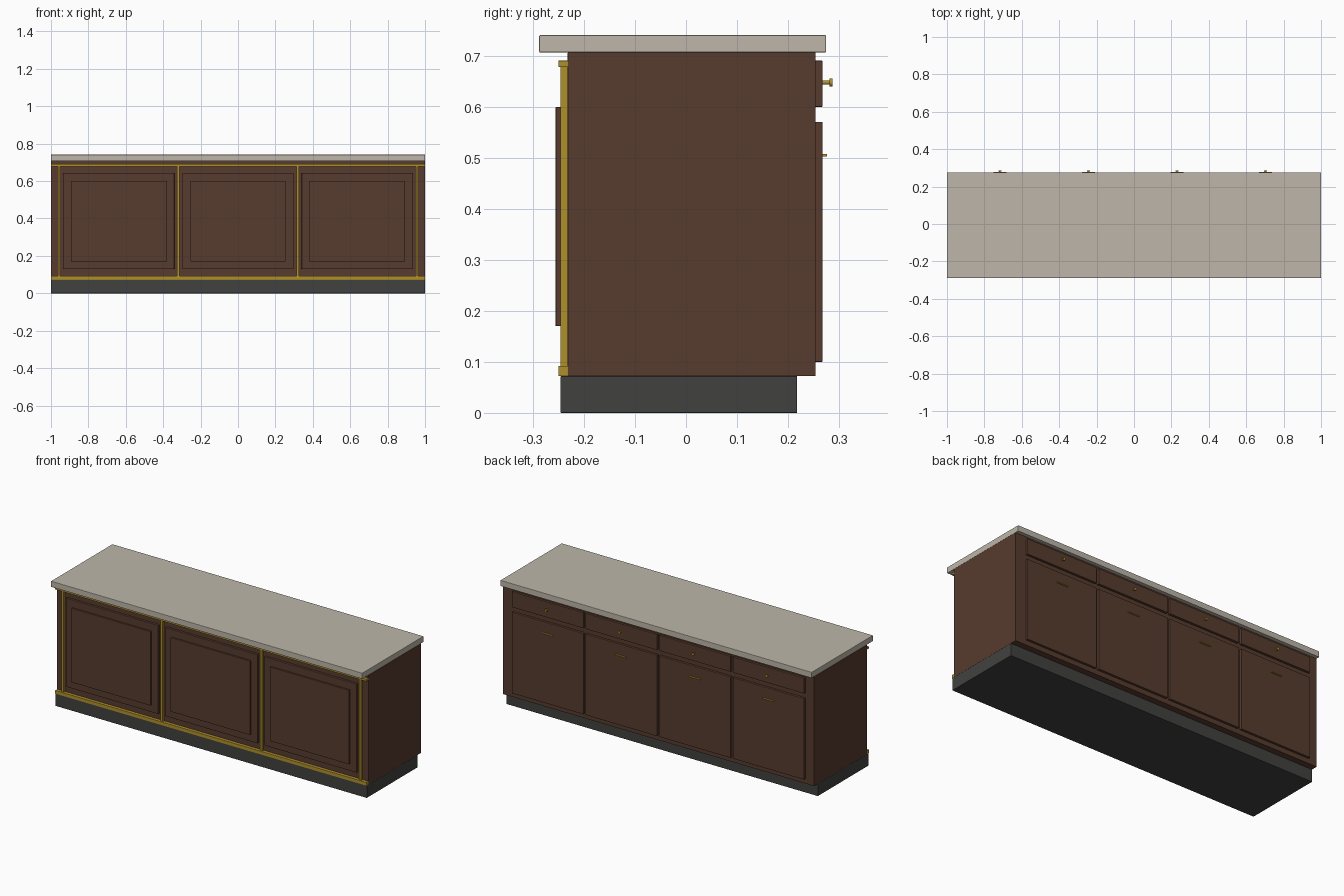
import bpy, math

if "Cube" in bpy.data.objects:
    bpy.data.objects.remove(bpy.data.objects["Cube"])


def material(name, rgb):
    m = bpy.data.materials.new(name)
    m.diffuse_color = (*rgb, 1)
    m.use_nodes = True
    m.node_tree.nodes["Principled BSDF"].inputs["Base Color"].default_value = m.diffuse_color
    return m


WOOD = material("brown_wood", (0.095, 0.044, 0.027))
STONE = material("pale_stone", (0.51, 0.47, 0.40))
DARK = material("dark_base", (0.053, 0.053, 0.05))
BRASS = material("brass", (0.43, 0.28, 0.025))


def box(name, x, y, z, mat, bevel=0.0):
    """Box from (min, max) ranges along each axis."""
    mid = [(a + b) / 2 for a, b in (x, y, z)]
    bpy.ops.mesh.primitive_cube_add(size=1, location=mid)
    o = bpy.context.object
    o.name = name
    o.scale = [b - a for a, b in (x, y, z)]
    bpy.ops.object.transform_apply(location=False, rotation=False, scale=True)
    o.data.materials.append(mat)
    if bevel:
        mod = o.modifiers.new("soft_edges", 'BEVEL')
        mod.width = bevel
        mod.segments = 2
    return o


def rod(name, x, y, z, r, mat):
    """Cylinder running along y between the range y."""
    bpy.ops.mesh.primitive_cylinder_add(
        vertices=16, radius=r, depth=y[1] - y[0],
        location=(x, (y[0] + y[1]) / 2, z), rotation=(math.pi / 2, 0, 0))
    o = bpy.context.object
    o.name = name
    o.data.materials.append(mat)
    bpy.ops.object.shade_smooth_by_angle()
    return o


def span(c, w):
    return (c - w / 2, c + w / 2)


# Main volumes
box("plinth", (-1, 1), (-0.246, 0.218), (0, 0.072), DARK, 0.001)
box("cabinet_body", (-1, 1), (-0.232, 0.254), (0.072, 0.707), WOOD, 0.001)
box("countertop", (-1, 1), (-0.288, 0.275), (0.707, 0.741), STONE, 0.002)

# Front brass trim
box("lower_trim", (-1, 1), (-0.250, -0.231), (0.072, 0.092), BRASS, 0.001)
box("upper_trim", (-1, 1), (-0.250, -0.231), (0.678, 0.691), BRASS, 0.001)
for i in range(4):
    box(f"trim_post_{i}", span(-0.957 + i * 0.638, 0.013),
        (-0.246, -0.231), (0.09, 0.68), BRASS, 0.001)

# Front stepped panels
for i in range(3):
    c = (i - 1) * 0.638
    box(f"front_panel_{i}", span(c, 0.595), (-0.246, -0.231), (0.129, 0.644), WOOD, 0.002)
    box(f"front_raised_field_{i}", span(c, 0.51), (-0.256, -0.240), (0.17, 0.60), WOOD, 0.002)

# Back doors and drawers with hardware
for i in range(4):
    c = -0.717 + i * 0.473
    box(f"door_{i}", span(c, 0.459), (0.253, 0.268), (0.10, 0.571), WOOD, 0.002)
    box(f"drawer_{i}", span(c, 0.459), (0.253, 0.268), (0.60, 0.691), WOOD, 0.002)
    box(f"door_handle_{i}", span(c, 0.07), (0.267, 0.277), (0.503, 0.508), BRASS, 0.001)
    rod(f"knob_stem_{i}", c, (0.267, 0.282), 0.648, 0.004, BRASS)
    rod(f"knob_head_{i}", c, (0.281, 0.287), 0.648, 0.008, BRASS)
